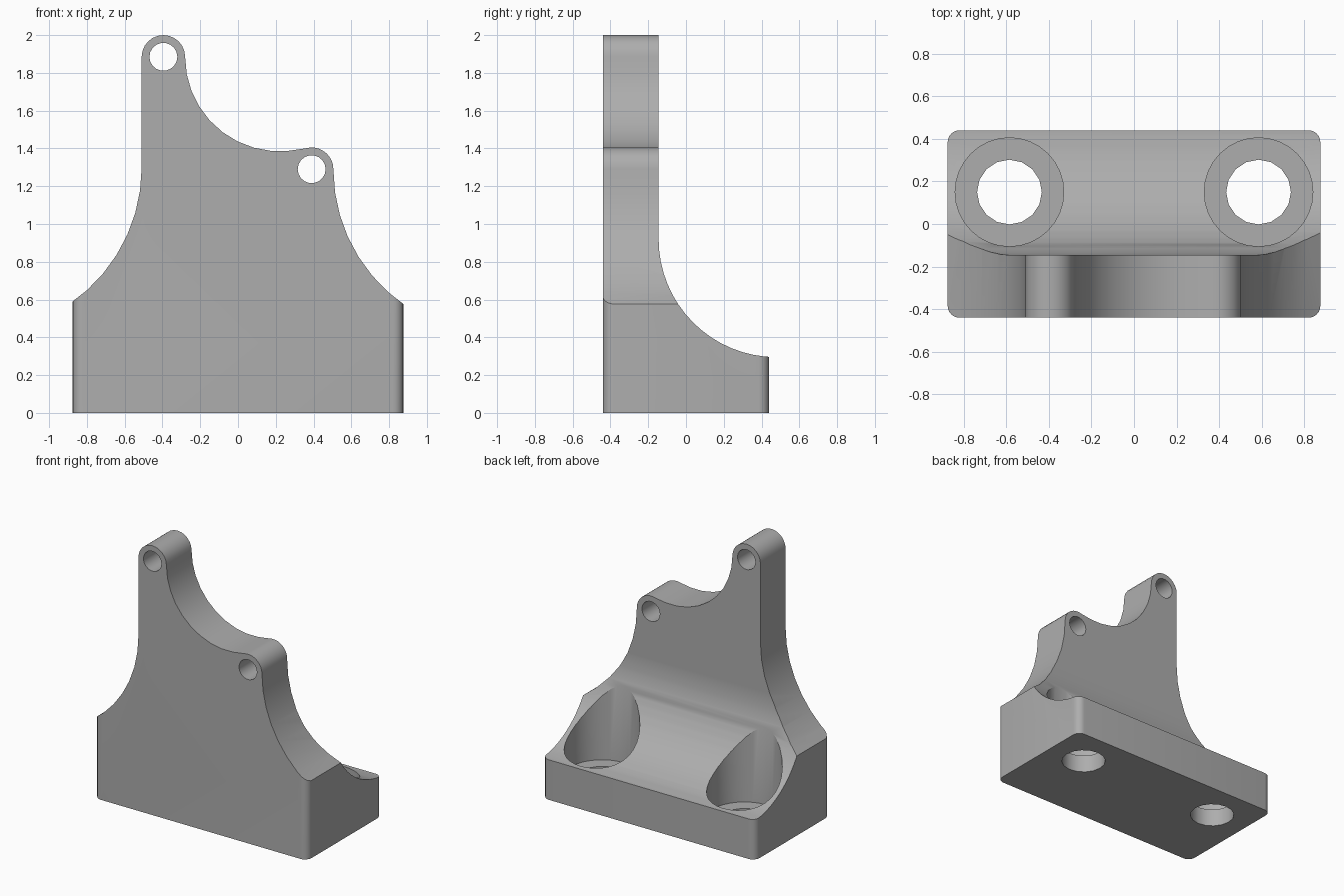
import bpy, bmesh
from math import cos, sin, radians
from mathutils import Vector

default_cube = bpy.data.objects.get("Cube")
if default_cube:
    bpy.data.objects.remove(default_cube, do_unlink=True)

grey = bpy.data.materials.new("plain grey")
grey.use_nodes = True
COLOUR = (0.42, 0.42, 0.42, 1)
grey.diffuse_color = COLOUR
grey.node_tree.nodes["Principled BSDF"].inputs["Base Color"].default_value = COLOUR


def arc(cx, cy, r, start, end, steps):
    """Points along a circular arc, angles in degrees."""
    angles = [radians(start + (end - start) * i / steps) for i in range(steps + 1)]
    return [(cx + r * cos(a), cy + r * sin(a)) for a in angles]


def prism(name, outline, axis, low, high):
    """Extrude a closed 2D outline along the x, y or z axis."""
    place = {"x": lambda u, v, d: (d, u, v),
             "y": lambda u, v, d: (u, d, v),
             "z": lambda u, v, d: (u, v, d)}[axis]
    bm = bmesh.new()
    face = bm.faces.new([bm.verts.new(place(u, v, low)) for u, v in outline])
    extruded = bmesh.ops.extrude_face_region(bm, geom=[face])["geom"]
    moved = [g for g in extruded if isinstance(g, bmesh.types.BMVert)]
    bmesh.ops.translate(bm, verts=moved, vec=Vector(place(0, 0, high - low)))
    bmesh.ops.recalc_face_normals(bm, faces=bm.faces)
    mesh = bpy.data.meshes.new(name)
    bm.to_mesh(mesh)
    bm.free()
    mesh.materials.append(grey)
    obj = bpy.data.objects.new(name, mesh)
    bpy.context.collection.objects.link(obj)
    return obj


def combine(target, tool, operation):
    """Apply a boolean and discard the tool."""
    tool.hide_render = True
    mod = target.modifiers.new(tool.name, "BOOLEAN")
    mod.operation, mod.solver, mod.object = operation, "EXACT", tool
    bpy.context.view_layer.objects.active = target
    bpy.ops.object.modifier_apply(modifier=mod.name)
    bpy.data.objects.remove(tool, do_unlink=True)


# Block with rounded vertical corners
HX, HY, FILLET = 0.875, 0.44, 0.055
footprint = []
for sx, sy, start in ((1, 1, 0), (-1, 1, 90), (-1, -1, 180), (1, -1, 270)):
    footprint += arc(sx * (HX - FILLET), sy * (HY - FILLET), FILLET, start, start + 90, 6)
bracket = prism("mounting_bracket", footprint, "z", 0, 2.1)

# Front outline: flared base, two rounded lugs and a scoop between them
BOSS = 0.115
tall, short = (-0.395, 1.885), (0.39, 1.29)
front = [(-1, -0.1), (1, -0.1)]
front += arc(1.38, 1.29, 0.875, 244, 180, 8)
front += arc(*short, BOSS, 0, 106, 9)[1:]
front += arc(0.22, 1.885, 0.5, 286, 180, 10)[1:]
front += arc(*tall, BOSS, 0, 180, 12)[1:]
front += arc(-1.385, 1.3, 0.875, 0, -64, 8)
combine(bracket, prism("front_outline", front, "y", -1, 1), "INTERSECT")

# Side outline: upright plate sweeping down to a low rear foot
side = [(0.6, 0.295), (0.6, -0.2), (-0.6, -0.2), (-0.6, 2.2), (-0.145, 2.2)]
side += arc(0.48, 0.92, 0.625, 180, 270, 16)
combine(bracket, prism("side_outline", side, "x", -1.2, 1.2), "INTERSECT")

# Counterbored bolt holes through the foot
for x in (-0.585, 0.585):
    combine(bracket, prism("counterbore", arc(x, 0.15, 0.255, 0, 360, 32)[:-1], "z", 0.13, 1.5), "DIFFERENCE")
    combine(bracket, prism("bolt_hole", arc(x, 0.15, 0.152, 0, 360, 16)[:-1], "z", -0.5, 0.5), "DIFFERENCE")

# Pin holes through the lugs
for x, z in (tall, short):
    combine(bracket, prism("pin_hole", arc(x, z, 0.074, 0, 360, 18)[:-1], "y", -1, 1), "DIFFERENCE")

# Smooth curved walls, keep crisp edges
bpy.ops.object.select_all(action="DESELECT")
bracket.select_set(True)
bpy.context.view_layer.objects.active = bracket
bpy.ops.object.shade_smooth_by_angle(angle=radians(30))
